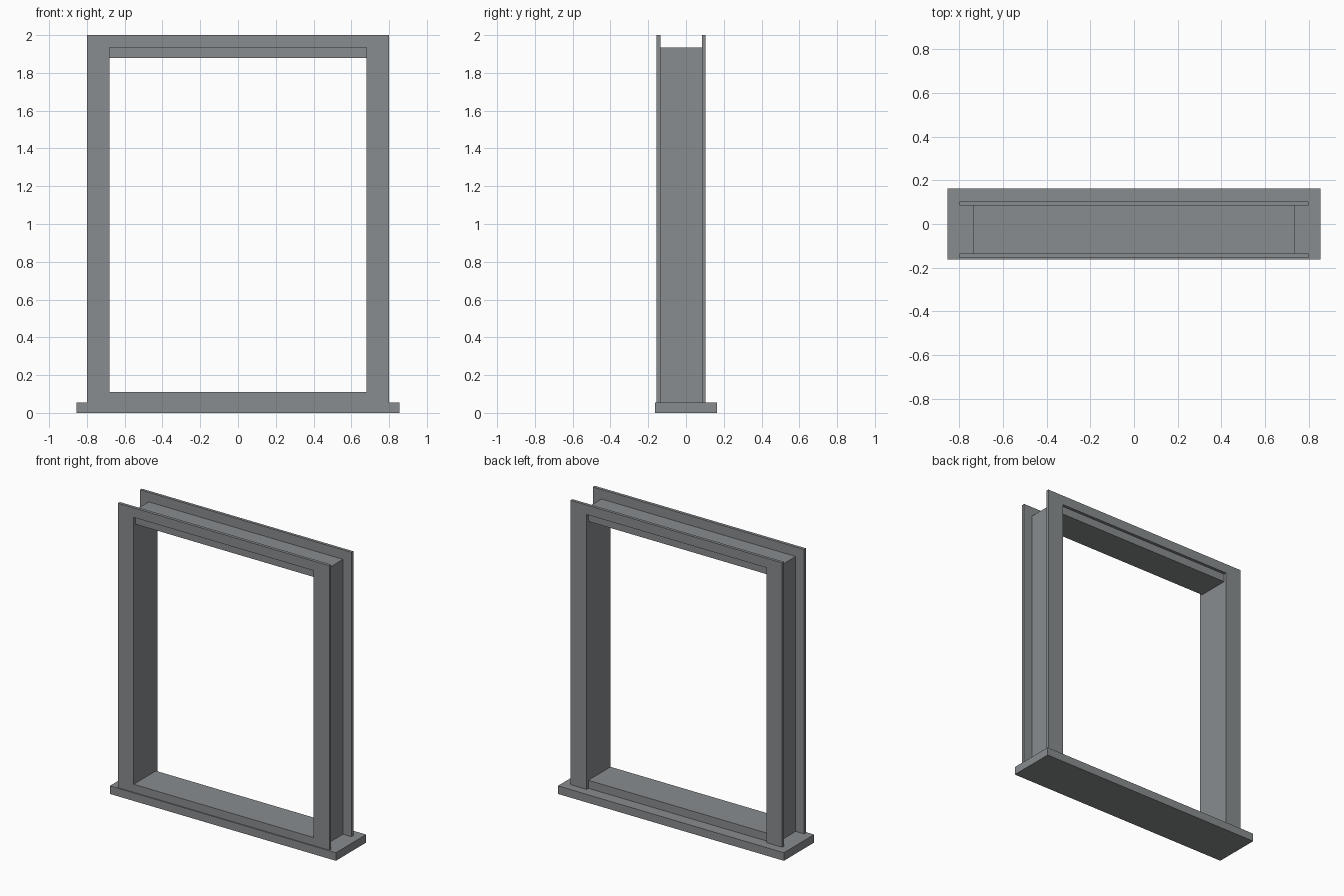
import bpy, bmesh

if "Cube" in bpy.data.objects:
    bpy.data.objects.remove(bpy.data.objects["Cube"])

# Dark, slightly cool grey for the whole frame
grey = bpy.data.materials.new("dark_grey")
grey.diffuse_color = (0.25, 0.265, 0.273, 1)
grey.use_nodes = True
grey.node_tree.nodes["Principled BSDF"].inputs["Base Color"].default_value = grey.diffuse_color


def extruded(name, outline, y0, y1, hole=None):
    """Extrude an XZ outline from y0 to y1; an equal-length hole makes a ring."""
    bm = bmesh.new()
    if hole:
        loops = [[bm.verts.new((x, y, z)) for x, z in pts]
                 for y in (y0, y1) for pts in (outline, hole)]
        fo, fi, bo, bi = loops
        n = len(outline)
        for i in range(n):
            j = (i + 1) % n
            for a, b in ((fo, fi), (bo, bi), (fo, bo), (fi, bi)):
                bm.faces.new((a[i], a[j], b[j], b[i]))
    else:
        f = [bm.verts.new((x, y0, z)) for x, z in outline]
        b = [bm.verts.new((x, y1, z)) for x, z in outline]
        bm.faces.new(f)
        bm.faces.new(b[::-1])
        for i in range(len(f)):
            j = (i + 1) % len(f)
            bm.faces.new((f[i], b[i], b[j], f[j]))
    bmesh.ops.recalc_face_normals(bm, faces=bm.faces)
    mesh = bpy.data.meshes.new(name)
    bm.to_mesh(mesh)
    bm.free()
    mesh.materials.append(grey)
    obj = bpy.data.objects.new(name, mesh)
    bpy.context.collection.objects.link(obj)
    return obj


def rect(w, z0, z1):
    return [(-w, z0), (w, z0), (w, z1), (-w, z1)]


SILL = 0.055   # top of the base board
IN = 0.68      # half width of the opening
HEAD = 1.935   # top of the lining, underside of the trim headers

# Wide base board
extruded("sill_board", rect(0.855, 0, SILL), -0.163, 0.163)

# Deep lining around the opening
extruded("jamb_lining", rect(0.735, SILL, HEAD), -0.135, 0.084,
         rect(IN, 0.11, 1.88))

# Front trim: full ring with a low bottom rail
extruded("front_casing", rect(0.8, SILL, 2.0), -0.156, -0.135,
         rect(IN, 0.11, HEAD))

# Back trim: two legs and a header, open at the bottom
extruded("back_casing",
         [(-0.8, SILL), (-IN, SILL), (-IN, HEAD), (IN, HEAD),
          (IN, SILL), (0.8, SILL), (0.8, 2.0), (-0.8, 2.0)], 0.084, 0.104)
